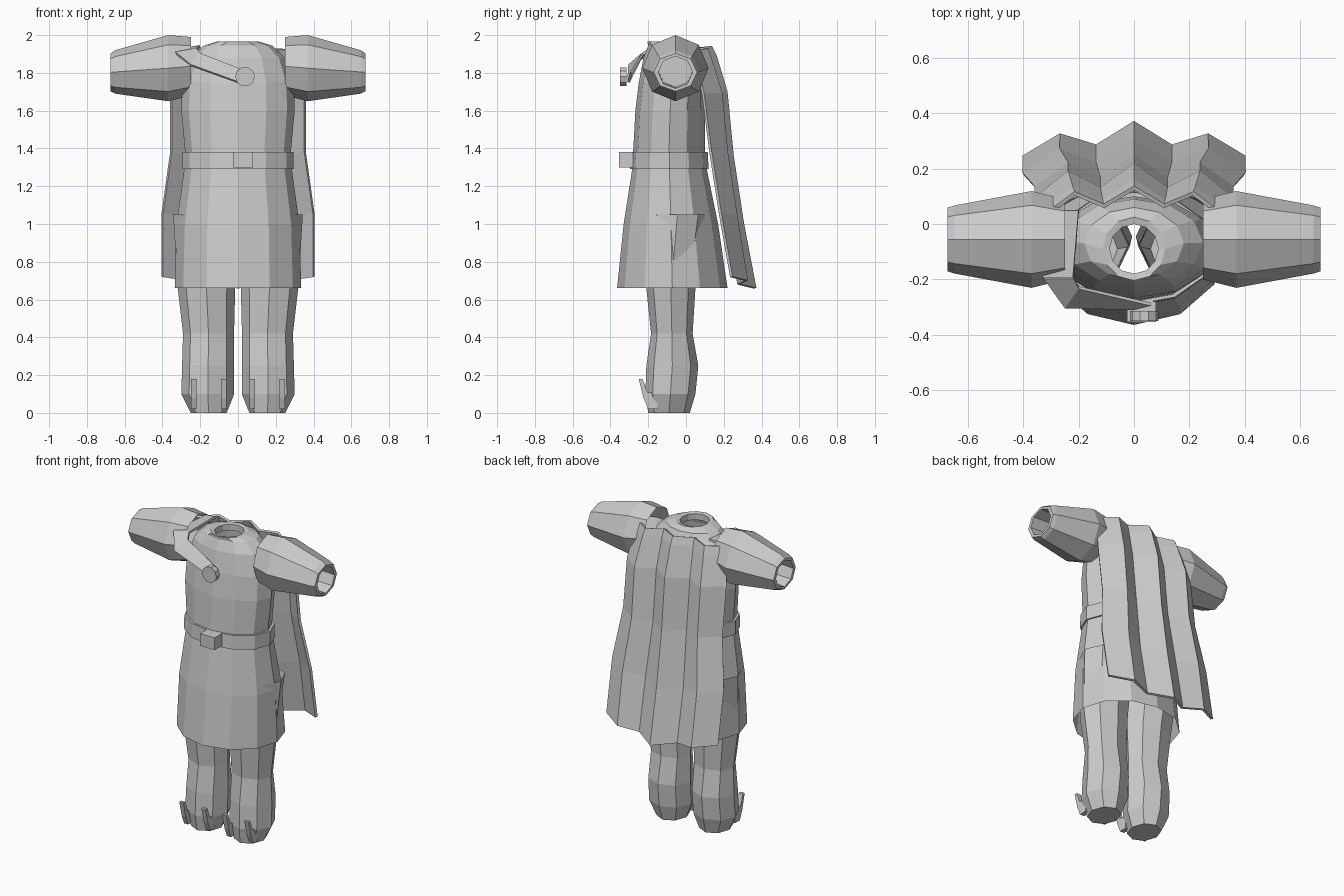
import bpy, bmesh
from math import sin, cos, pi
from mathutils import Vector

if "Cube" in bpy.data.objects:
    bpy.data.objects.remove(bpy.data.objects["Cube"], do_unlink=True)

GREY = (0.6, 0.6, 0.6, 1)
cloth = bpy.data.materials.new("plain grey")
cloth.use_nodes = True
cloth.diffuse_color = GREY
cloth.node_tree.nodes["Principled BSDF"].inputs["Base Color"].default_value = GREY


def finish(name, bm):
    bmesh.ops.recalc_face_normals(bm, faces=bm.faces)
    mesh = bpy.data.meshes.new(name)
    bm.to_mesh(mesh)
    bm.free()
    mesh.materials.append(cloth)
    ob = bpy.data.objects.new(name, mesh)
    bpy.context.collection.objects.link(ob)
    return ob


def skin(name, rows, closed=True, cap_start=False, cap_end=False):
    """Join rows of points with quads."""
    bm = bmesh.new()
    vs = [[bm.verts.new(p) for p in row] for row in rows]
    n = len(rows[0])
    for a, b in zip(vs, vs[1:]):
        for i in range(n if closed else n - 1):
            j = (i + 1) % n
            bm.faces.new((a[i], a[j], b[j], b[i]))
    if cap_start:
        bm.faces.new(vs[0])
    if cap_end:
        bm.faces.new(vs[-1])
    return finish(name, bm)


def ring(n, z, cx, rx, front, back):
    """Level ellipse between a front and a back depth."""
    cy, ry = (front + back) / 2, (back - front) / 2
    return [Vector((cx + rx * cos(2 * pi * i / n), cy + ry * sin(2 * pi * i / n), z))
            for i in range(n)]


def thicken(ob, amount):
    mod = ob.modifiers.new("thickness", "SOLIDIFY")
    mod.thickness = amount
    mod.offset = 0


def extrude_x(name, profile, x, width):
    rows = [[Vector((x + s * width / 2, y, z)) for y, z in profile] for s in (-1, 1)]
    return skin(name, rows, True, True, True)


# Tunic: flared skirt, waist, shoulders, collar and neck hole
tunic = [(0.66, 0.335, -0.365, 0.22), (1.0, 0.325, -0.33, 0.17),
         (1.29, 0.285, -0.285, 0.11), (1.38, 0.28, -0.28, 0.1),
         (1.6, 0.3, -0.268, 0.1), (1.75, 0.295, -0.25, 0.1),
         (1.88, 0.25, -0.225, 0.09), (1.945, 0.18, -0.2, 0.06),
         (1.965, 0.113, -0.205, 0.025), (1.96, 0.088, -0.18, 0.0),
         (1.92, 0.088, -0.18, 0.0)]
skin("tunic", [ring(12, z, 0, rx, f, b) for z, rx, f, b in tunic])

# Belt with a raised edge, and its buckle
belt = [(1.29, 0.275, -0.275, 0.1), (1.29, 0.295, -0.297, 0.12),
        (1.38, 0.295, -0.292, 0.115), (1.38, 0.275, -0.275, 0.1)]
skin("belt", [ring(12, z, 0, rx, f, b) for z, rx, f, b in belt])
extrude_x("buckle", [(-0.355, 1.3), (-0.28, 1.3), (-0.28, 1.38), (-0.355, 1.38)], 0.027, 0.105)

# Legs, sleeves and toe claws on both sides
leg = [(0.0, 0.155, 0.095, -0.2, 0.02), (0.1, 0.16, 0.14, -0.215, 0.05),
       (0.25, 0.158, 0.138, -0.21, 0.065), (0.42, 0.156, 0.135, -0.185, 0.035),
       (0.66, 0.167, 0.152, -0.21, 0.05), (1.05, 0.175, 0.168, -0.2, 0.11)]
sleeve = [(0.25, 1.835, 0.155, 0.145), (0.37, 1.825, 0.175, 0.175),
          (0.65, 1.805, 0.115, 0.123), (0.675, 1.803, 0.1, 0.115),
          (0.675, 1.803, 0.085, 0.09), (0.5, 1.81, 0.085, 0.09)]
claw = [(-0.15, 0.02), (-0.2, 0.02), (-0.225, 0.08), (-0.25, 0.18),
        (-0.23, 0.18), (-0.205, 0.11), (-0.15, 0.1)]
for side, s in (("left", 1), ("right", -1)):
    skin(side + "_leg", [ring(8, z, s * cx, rx, f, b) for z, cx, rx, f, b in leg],
         cap_start=True)
    rows = [[Vector((s * x, -0.056 + ry * cos(k * pi / 4), cz + rz * sin(k * pi / 4)))
             for k in range(8)] for x, cz, rz, ry in sleeve]
    skin(side + "_sleeve", rows, cap_end=True)
    for place, x in (("inner", 0.075), ("outer", 0.235)):
        extrude_x(f"{side}_{place}_claw", claw, s * x, 0.03)

# Pleated cape: each row gives height, edge height, half width, and pleat depths
cape = [(1.94, 1.92, 0.32, 0.13, 0.065, 0.11, 0.03),
        (1.89, 1.86, 0.33, 0.155, 0.08, 0.13, 0.05),
        (1.7, 1.69, 0.355, 0.212, 0.125, 0.185, 0.09),
        (1.36, 1.38, 0.355, 0.245, 0.16, 0.215, 0.13),
        (1.0, 1.06, 0.4, 0.3, 0.215, 0.265, 0.18),
        (0.66, 0.72, 0.4, 0.365, 0.28, 0.32, 0.24)]
rows = []
for z, edge_z, w, mid, valley, ridge, edge in cape:
    half = [(0, mid), (0.34, valley), (0.67, ridge), (1, edge)]
    pts = [Vector((w * t, y, z + (edge_z - z) * t)) for t, y in half]
    rows.append([Vector((-p.x, p.y, p.z)) for p in reversed(pts[1:])] + pts)
thicken(skin("cape", rows, closed=False), 0.016)

# Shoulder strap running from the cape to the round clasp
strap = [((-0.2, 0.05, 1.94), (-0.27, 0.05, 1.93)),
         ((-0.22, -0.19, 1.925), (-0.33, -0.19, 1.905)),
         ((-0.2, -0.23, 1.9), (-0.25, -0.3, 1.84)),
         ((0.06, -0.29, 1.8), (0.0, -0.305, 1.75))]
thicken(skin("shoulder_strap", [[Vector(p) for p in r] for r in strap], closed=False), 0.014)

# Round clasp on the chest
rows = [[Vector((0.037 + 0.052 * cos(k * pi / 5), y, 1.78 + 0.052 * sin(k * pi / 5)))
         for k in range(10)] for y in (-0.35, -0.315)]
skin("clasp", rows, cap_start=True, cap_end=True)
